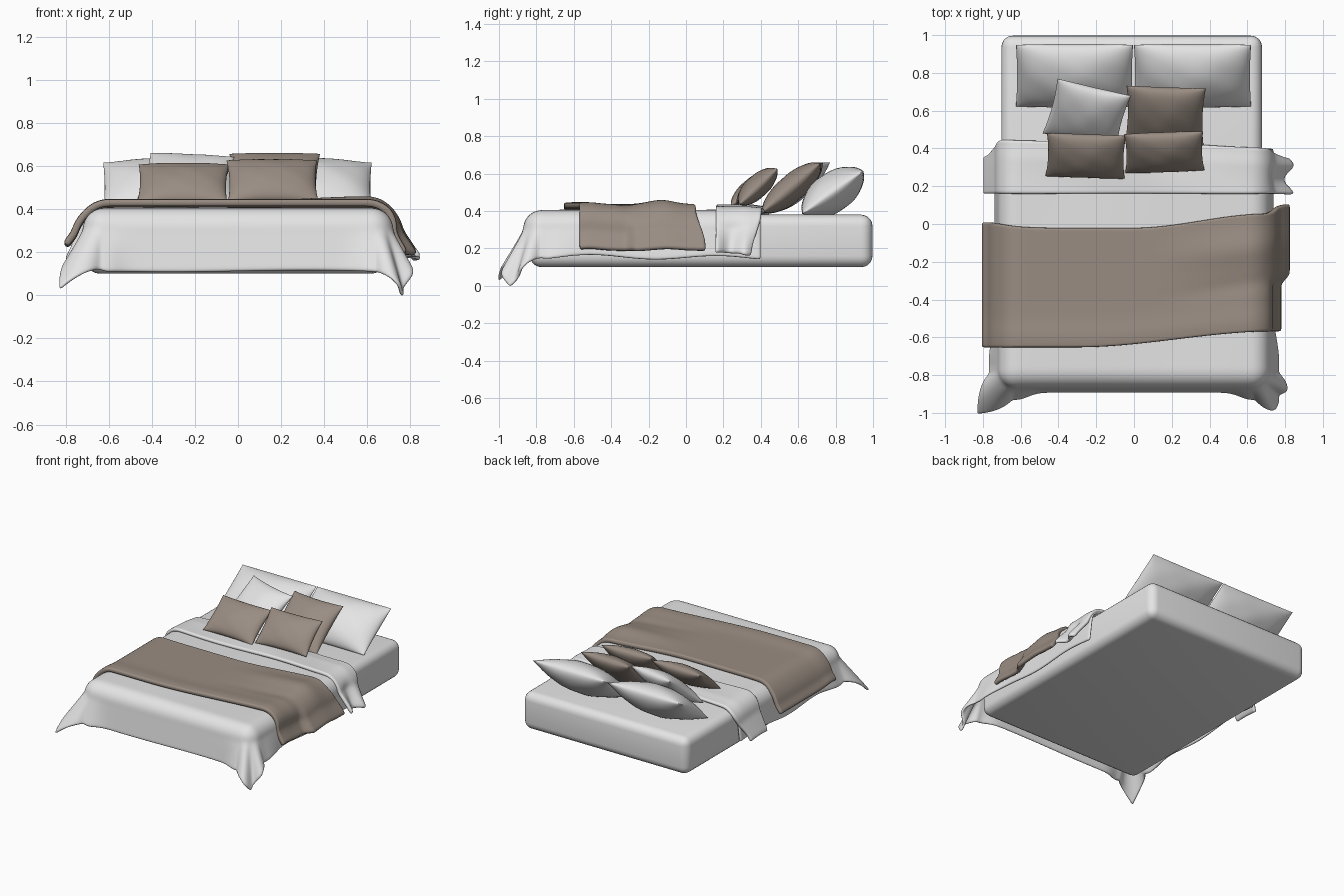
import bpy, bmesh, math
from mathutils import Matrix, Vector

if "Cube" in bpy.data.objects:
    bpy.data.objects.remove(bpy.data.objects["Cube"])


def material(name, rgb):
    m = bpy.data.materials.new(name)
    m.diffuse_color = (*rgb, 1)
    m.use_nodes = True
    m.node_tree.nodes["Principled BSDF"].inputs["Base Color"].default_value = m.diffuse_color
    return m


WHITE = material("white linen", (0.78, 0.78, 0.78))
BROWN = material("taupe fabric", (0.32, 0.265, 0.225))


def make(name, bm, mat):
    bmesh.ops.recalc_face_normals(bm, faces=bm.faces) if name.endswith("pillow") else None
    me = bpy.data.meshes.new(name)
    bm.to_mesh(me)
    bm.free()
    me.materials.append(mat)
    me.shade_smooth()
    ob = bpy.data.objects.new(name, me)
    bpy.context.collection.objects.link(ob)
    return ob


def grid(bm, f, nu, nv, flip=False):
    vs = [[bm.verts.new(f(i / nu, j / nv)) for j in range(nv + 1)] for i in range(nu + 1)]
    for i in range(nu):
        for j in range(nv):
            q = [vs[i][j], vs[i + 1][j], vs[i + 1][j + 1], vs[i][j + 1]]
            bm.faces.new(q[::-1] if flip else q)


def sheet(name, f, nu, nv, thick, mat):
    bm = bmesh.new()
    grid(bm, f, nu, nv)
    ob = make(name, bm, mat)
    s = ob.modifiers.new("thickness", "SOLIDIFY")
    s.thickness, s.offset = thick, -1
    b = ob.modifiers.new("soften", "SUBSURF")
    b.levels = b.render_levels = 1
    return ob


def smooth(a, b, x):
    t = min(1, max(0, (x - a) / (b - a)))
    return t * t * (3 - 2 * t)


def bump(x, c, w):
    return math.exp(-((x - c) / w) ** 2)


def hang(e, r, flare):
    """Cloth running e past an edge: returns how far out and how far down."""
    if e <= 0:
        return 0, 0
    if e < r * math.pi / 2:
        return r * math.sin(e / r), r * (1 - math.cos(e / r))
    rest = e - r * math.pi / 2
    return r + flare * rest, r + 0.95 * rest


# Mattress: soft box
bm = bmesh.new()
bmesh.ops.create_cube(bm, size=1, matrix=Matrix.Translation((-0.012, 0.082, 0.24))
                      @ Matrix.Diagonal((1.38, 1.83, 0.28, 1)))
bmesh.ops.bevel(bm, geom=bm.edges[:], offset=0.06, segments=5, profile=0.5, affect='EDGES')
mattress = make("mattress", bm, WHITE)


# Duvet: hangs over both sides and the foot, with flared corners
def duvet(u, v):
    sx = (u * 2 - 1) * 0.94
    sy = -1.13 + v * 1.53
    ex, ey = max(0, abs(sx) - 0.62), max(0, -0.77 - sy)
    d = math.hypot(ex, ey)
    cx = max(-0.62, min(0.62, sx))
    cy = max(-0.77, sy)
    z = 0.405 + 0.004 * math.sin(5 * sx) * math.sin(4 * sy)
    if d == 0:
        return cx, cy, z
    corner = (2 * ex * ey / (d * d)) ** 0.6
    angle = math.atan2(ey, ex)
    base = 0.12 + 0.2 * bump(cy, -0.72, 0.15) * (ex > 0) * (ey == 0)
    base += 0.2 * bump(abs(cx), 0.62, 0.08) * (ey > 0)
    # right corner is pinched between two wings, left corner sticks out
    tip = 0.74 * corner - 0.36 * bump(angle, math.pi / 4, 0.22) if sx > 0 else 0.68 * corner
    out, drop = hang(d, 0.10, max(base, tip))
    if sx < 0:
        drop *= 1 - 0.08 * corner
    z -= drop
    if ey == 0:
        z += 0.012 * math.sin(9 * sy) * smooth(0.1, 0.3, ex)
    return cx + math.copysign(out * ex / d, sx), cy - out * ey / d, max(0, z)


sheet("duvet", duvet, 80, 64, 0.018, WHITE)


# Folded-back band at the top of the duvet
def band(u, v):
    s = (u * 2 - 1) * 0.96
    e = max(0, abs(s) - 0.61)
    out, drop = hang(e, 0.125, 0.60 if s > 0 else 0.45)
    h = smooth(0.1, 0.35, e)
    back = 0.45 - 0.05 * smooth(-0.2, 0.6, s) - 0.10 * h * (s < 0) - 0.04 * h * (s > 0)
    y = 0.16 + (back - 0.16) * v + 0.01 * math.sin(4 * s) * v
    if s > 0:
        out += 0.025 * math.cos(v * 8) * h
    z = 0.430 - drop + 0.006 * math.sin(6 * s + 3 * v) - 0.012 * smooth(0.6, 1, v) * (1 - h)
    z += 0.03 * h * (1 - v) * (s > 0)
    return max(-0.61, min(0.61, s)) + math.copysign(out, s), y, z


sheet("folded_duvet_band", band, 64, 16, 0.026, WHITE)


# Throw blanket across the foot half of the bed
def throw(u, v):
    s = -0.89 + u * 1.82
    e = max(0, abs(s) - 0.60)
    h = smooth(0.1, 0.3, e)
    head = -0.02 + 0.03 * bump(s, -0.85, 0.2) + 0.075 * smooth(0, 0.7, s)
    head += 0.05 * h * (s > 0)
    foot = -0.655 + 0.085 * smooth(-0.3, 0.75, s)
    y = foot + (head - foot) * v
    out, drop = hang(e, 0.15, 0.6)
    if s > 0:
        out += h * (0.045 * smooth(-0.33, -0.26, y) - 0.02)
    else:
        out += 0.03 * h
    z = 0.437 - drop + 0.010 * bump(v, 0.08, 0.12)
    # soft folds on the right-hand half
    fold = smooth(0.0, 0.6, s) * (1 - 0.6 * h)
    z += fold * (0.022 * bump(y, -0.12 - 0.1 * (0.7 - s), 0.09)
                 - 0.008 * bump(y, -0.32 + 0.15 * (s - 0.6), 0.05))
    return max(-0.60, min(0.60, s)) + math.copysign(out, s), y, z


sheet("throw_blanket", throw, 72, 44, 0.032, BROWN)


# Pillows: two bulging faces joined at a pinched seam
def pillow(name, mat, loc, w, h, half_thick, tilt, turn=0, pinch=0.06, roll=0, plump=0.48):
    bm = bmesh.new()
    for side in (1, -1):
        def f(a, b):
            a = math.sin((a - 0.5) * math.pi)
            b = math.sin((b - 0.5) * math.pi)
            x = w / 2 * a * (1 - pinch * (1 - b * b))
            y = h / 2 * b * (1 - pinch * (1 - a * a))
            t = max(0, (1 - a * a) * (1 - b * b)) ** plump
            wr = 1 + 0.03 * math.sin(7 * a + 2 * b) * math.sin(5 * b)
            return x, y, side * half_thick * t * wr
        grid(bm, f, 24, 24, side < 0)
    bmesh.ops.remove_doubles(bm, verts=bm.verts[:], dist=0.0004)
    rot = (Matrix.Rotation(math.radians(turn), 4, 'Z') @ Matrix.Rotation(math.radians(tilt), 4, 'X')
           @ Matrix.Rotation(math.radians(roll), 4, 'Z'))
    bm.transform(Matrix.Translation(Vector(loc)) @ rot)
    return make(name, bm, mat)


for tag, x in (("left", -0.315), ("right", 0.31)):
    pillow(tag + "_sleeping_pillow", WHITE, (x, 0.785, 0.500), 0.62, 0.40, 0.105, 35, 0, 0.02, 0, 0.58)
pillow("white_square_pillow", WHITE, (-0.25, 0.58, 0.525), 0.40, 0.39, 0.07, 40, -10, 0.06, -4)
pillow("brown_square_pillow", BROWN, (0.165, 0.568, 0.524), 0.42, 0.41, 0.072, 40, -2)
pillow("left_brown_small_pillow", BROWN, (-0.255, 0.36, 0.517), 0.42, 0.29, 0.06, 38, -2, 0.05)
pillow("right_brown_small_pillow", BROWN, (0.16, 0.38, 0.53), 0.42, 0.28, 0.06, 43, 2, 0.05)
